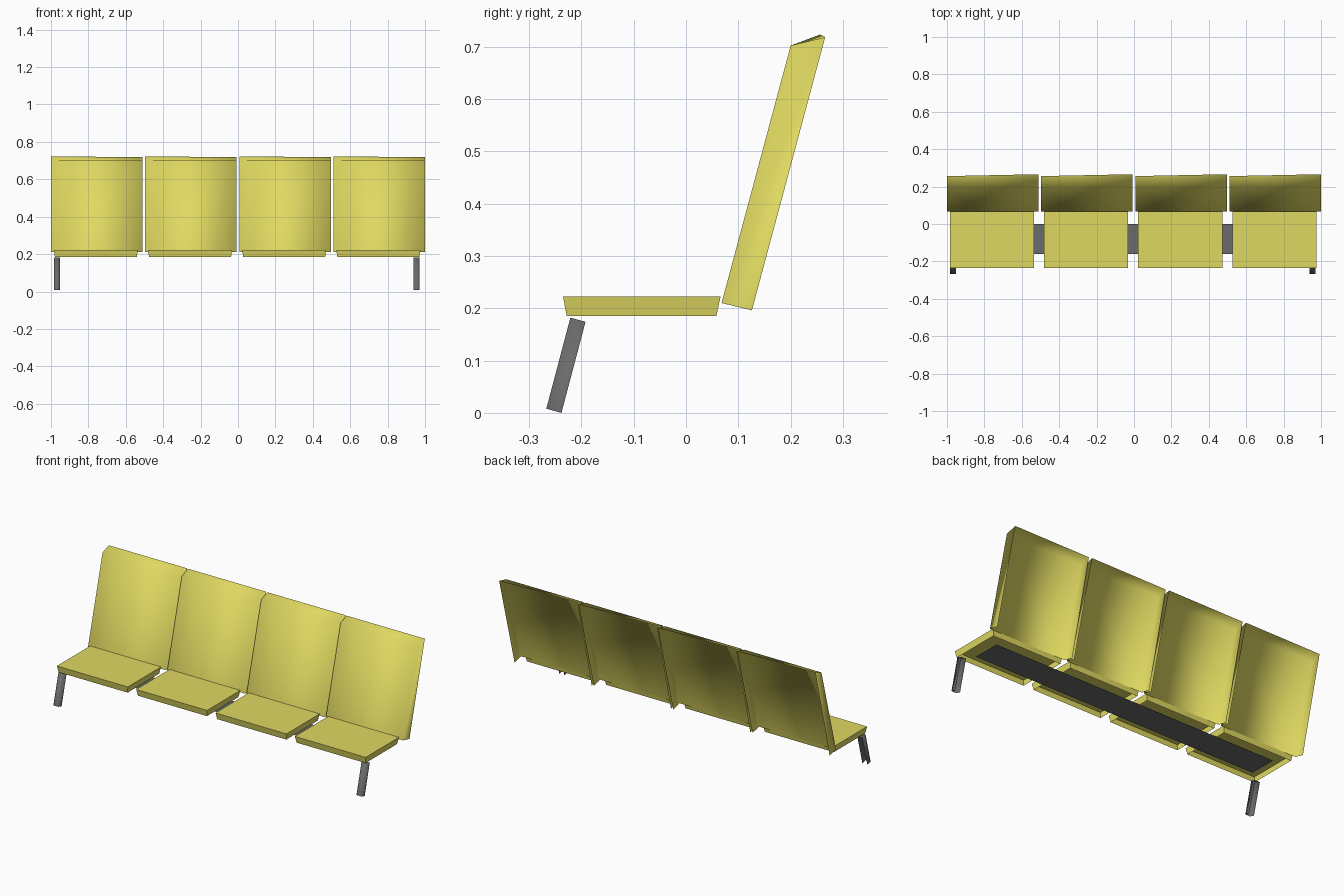
import bpy

if "Cube" in bpy.data.objects:
    bpy.data.objects.remove(bpy.data.objects["Cube"])

STEP = 0.5035


def material(name, rgb):
    m = bpy.data.materials.new(name)
    m.diffuse_color = (*rgb, 1)
    m.use_nodes = True
    m.node_tree.nodes["Principled BSDF"].inputs["Base Color"].default_value = m.diffuse_color
    return m


yellow = material("yellow plastic", (0.74, 0.69, 0.12))
grey = material("dark grey metal", (0.145, 0.145, 0.145))


def make(name, verts, faces, mat, smooth=False):
    me = bpy.data.meshes.new(name)
    me.from_pydata(verts, [], faces)
    me.materials.append(mat)
    for p in me.polygons:
        p.use_smooth = smooth
    ob = bpy.data.objects.new(name, me)
    bpy.context.collection.objects.link(ob)
    return ob


def leaning_shell(name, x0, x1, profile, mat, twist=(0, 0)):
    """Open-backed, open-bottomed channel.
    profile: front bottom, front top, rear top, rear bottom as (y, z)."""
    verts = [(x, y, z) for x in (x0, x1) for y, z in profile]
    # rear top corner on the left side sits slightly higher
    x, y, z = verts[2]
    verts[2] = (x, y + twist[0], z + twist[1])
    faces = [(0, 4, 5, 1),              # front
             (1, 5, 6, 2),              # top
             (0, 1, 2, 3),              # left wall
             (4, 7, 6, 5)]              # right wall
    return make(name, verts, faces, mat, smooth=True)


def seat_shell(name, x0, x1):
    """Shallow tray, open underneath, with walls tapering inward."""
    t = 0.006
    ring = lambda a, b, c, d, z: [(a, c, z), (b, c, z), (b, d, z), (a, d, z)]
    verts = (ring(x0, x1, -0.235, 0.066, 0.222)
             + ring(x0 + t, x1 - t, -0.228, 0.058, 0.185))
    faces = [(0, 1, 2, 3)]
    faces += [(i, i + 4, (i + 1) % 4 + 4, (i + 1) % 4) for i in range(4)]
    return make(name, verts, faces, yellow)


# Four seats with their backrests
back_profile = [(0.068, 0.21), (0.2, 0.702), (0.266, 0.718), (0.126, 0.196)]
for i in range(4):
    xb = -1 + i * STEP
    leaning_shell(f"backrest_{i + 1}", xb, xb + 0.4895, back_profile, yellow,
                  twist=(-0.01, 0.005))
    xs = -0.985 + i * STEP
    seat_shell(f"seat_{i + 1}", xs, xs + 0.45)

# Front legs
leg_profile = [(-0.267, 0.008), (-0.221, 0.182), (-0.192, 0.174), (-0.238, 0.0)]
for side, x in (("left", -0.985), ("right", 0.939)):
    leaning_shell(f"front_leg_{side}", x, x + 0.032, leg_profile, grey)

# Flat support strip joining the seats
make("support_strip",
     [(-0.91, -0.16, 0.186), (0.9, -0.16, 0.186), (0.9, 0.0, 0.186), (-0.91, 0.0, 0.186)],
     [(0, 1, 2, 3)], grey)
